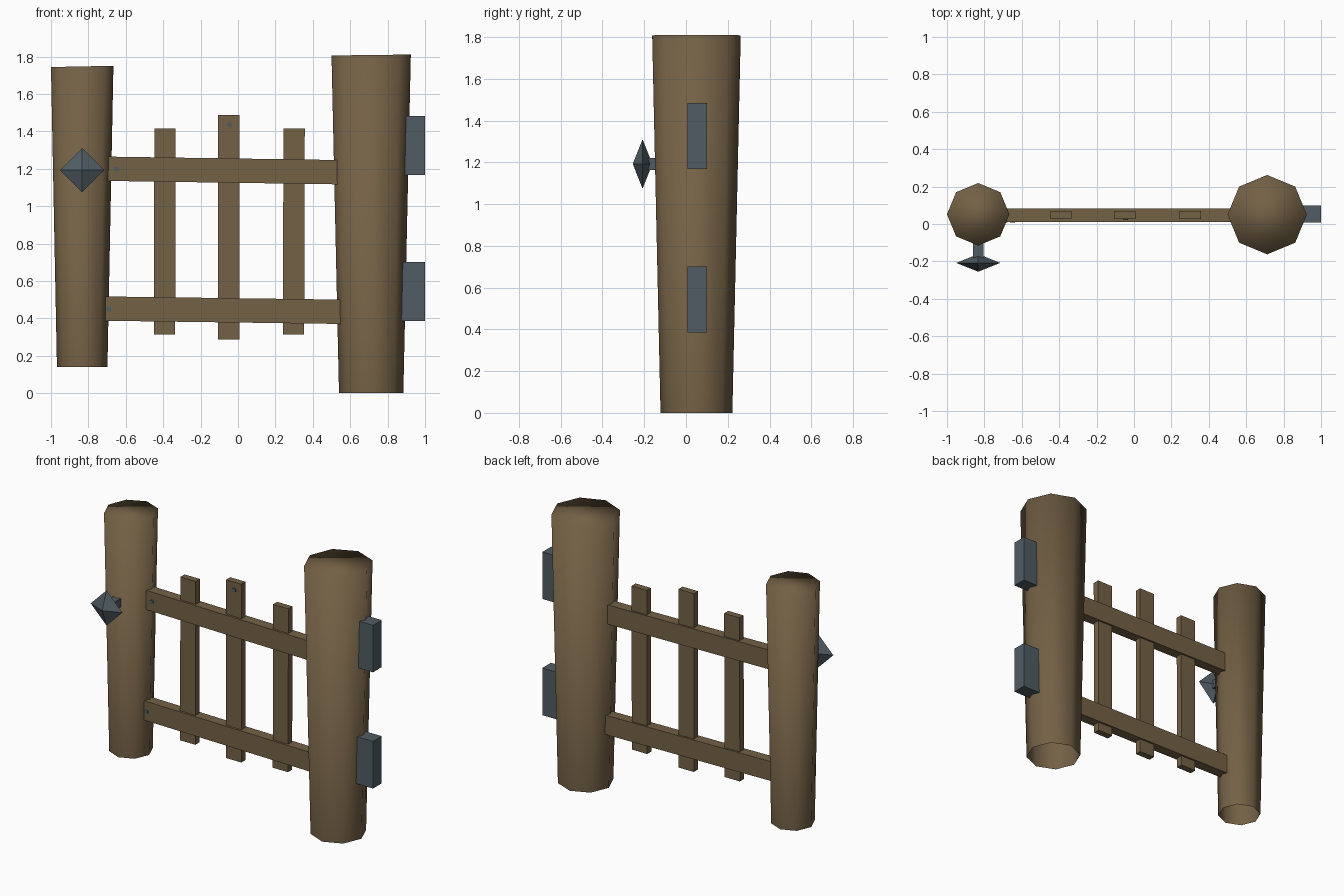
import bpy, bmesh, math
from mathutils import Matrix, Vector

if "Cube" in bpy.data.objects:
    bpy.data.objects.remove(bpy.data.objects["Cube"])


def material(name, rgb):
    m = bpy.data.materials.new(name)
    m.diffuse_color = (*rgb, 1)
    m.use_nodes = True
    m.node_tree.nodes["Principled BSDF"].inputs["Base Color"].default_value = m.diffuse_color
    return m


WOOD = material("brown wood", (0.174, 0.119, 0.060))
METAL = material("slate metal", (0.080, 0.107, 0.125))


def finish(name, bm, mat, smooth=False):
    bmesh.ops.recalc_face_normals(bm, faces=bm.faces)
    for f in bm.faces:
        f.smooth = smooth
    me = bpy.data.meshes.new(name)
    bm.to_mesh(me)
    bm.free()
    me.materials.append(mat)
    ob = bpy.data.objects.new(name, me)
    bpy.context.collection.objects.link(ob)
    return ob


def box(name, x0, x1, y0, y1, z0, z1, mat, drop=0.0, lean=0.0):
    """Box; drop lowers the +x end, lean shifts the top along x."""
    bm = bmesh.new()
    bmesh.ops.create_cube(bm, size=1)
    for v in bm.verts:
        right, top = v.co.x > 0, v.co.z > 0
        v.co = Vector((x1 if right else x0, y1 if v.co.y > 0 else y0, z1 if top else z0))
        v.co.z -= drop if right else 0
        v.co.x += lean if top else 0
    return finish(name, bm, mat)


def post(name, x, y, z0, z1, r0, r1, tilt):
    """Eight-sided post widening upward, softly shaded, open underneath."""
    bm = bmesh.new()
    bmesh.ops.create_cone(bm, cap_ends=True, segments=8, radius1=r0, radius2=r1, depth=z1 - z0)
    bmesh.ops.translate(bm, verts=bm.verts, vec=(x, y, (z0 + z1) / 2))
    for v in bm.verts:
        if v.co.z > z1 - 0.01:
            v.co.z += (v.co.x - x) * tilt
    bottom = [f for f in bm.faces if all(v.co.z < z0 + 0.01 for v in f.verts)]
    bmesh.ops.delete(bm, geom=bottom, context='FACES_ONLY')
    return finish(name, bm, WOOD, True)


# Posts
post("latch_post", -0.833, 0.052, 0.14, 1.747, 0.135, 0.167, 0.02)
post("hinge_post", 0.712, 0.05, 0.0, 1.808, 0.172, 0.212, 0.012)

# Rails, sloping slightly and running into the posts
box("upper_rail", -0.78, 0.64, 0.012, 0.082, 1.136, 1.266, WOOD, drop=0.021)
box("lower_rail", -0.78, 0.64, 0.012, 0.082, 0.388, 0.518, WOOD, drop=0.019)

# Pickets
for i, (x0, z0, z1, lean) in enumerate(((-0.45, 0.315, 1.415, 0.003),
                                        (-0.107, 0.287, 1.487, 0.0),
                                        (0.24, 0.315, 1.415, 0.003))):
    box(f"picket_{i + 1}", x0, x0 + 0.114, 0.026, 0.070, z0, z1, WOOD, lean=lean)

# Hinge plates on the right post
box("upper_hinge", 0.82, 1.0, 0.007, 0.100, 1.167, 1.483, METAL)
box("lower_hinge", 0.82, 1.0, 0.007, 0.100, 0.385, 0.702, METAL)

# Diamond handle: stretched octahedron on a short stem
bm = bmesh.new()
bmesh.ops.create_cone(bm, cap_ends=False, segments=4, radius1=1, radius2=0, depth=1,
                      matrix=Matrix.Translation((0, 0, 0.5)))
bmesh.ops.mirror(bm, geom=bm.verts[:] + bm.edges[:] + bm.faces[:], axis='Z', merge_dist=0.001)
bm.transform(Matrix.Translation((-0.833, -0.208, 1.192))
             @ Matrix.Rotation(math.pi / 2, 4, 'X')
             @ Matrix.Diagonal((0.118, 0.118, 0.047, 1)))
finish("handle_knob", bm, METAL)
box("handle_stem", -0.861, -0.805, -0.19, -0.06, 1.163, 1.220, METAL)

# Nail heads
for i, (x, y, z) in enumerate(((-0.65, 0.012, 1.198), (-0.69, 0.012, 0.45),
                               (-0.045, 0.026, 1.435))):
    bm = bmesh.new()
    bmesh.ops.create_cone(bm, cap_ends=True, segments=6, radius1=0.015, radius2=0.015, depth=0.01,
                          matrix=Matrix.Translation((x, y, z)) @ Matrix.Rotation(math.pi / 2, 4, 'X'))
    finish(f"nail_{i + 1}", bm, METAL)
